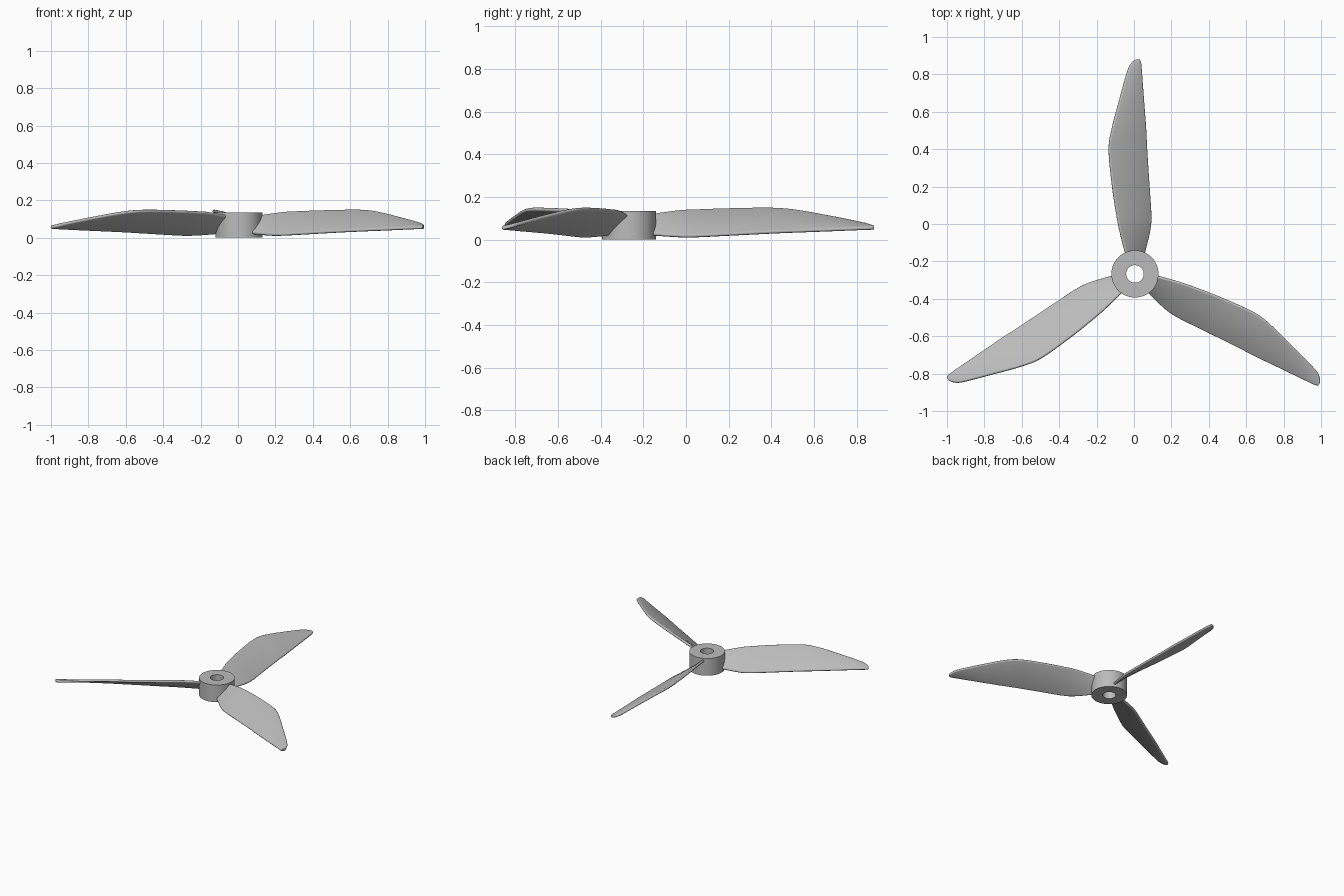
import bpy, bmesh
from math import pi, cos, sin, radians, atan2
from mathutils import Matrix, Vector

cube = bpy.data.objects.get("Cube")
if cube:
    bpy.data.objects.remove(cube)

HUB = Vector((0.005, -0.267, 0))
HALF = 0.009  # half the blade thickness

grey = bpy.data.materials.new("plain grey")
grey.use_nodes = True
colour = (0.5, 0.5, 0.5, 1)
grey.diffuse_color = colour
grey.node_tree.nodes["Principled BSDF"].inputs["Base Color"].default_value = colour


def finish(name, bm, angle):
    bmesh.ops.recalc_face_normals(bm, faces=bm.faces)
    mesh = bpy.data.meshes.new(name)
    bm.to_mesh(mesh)
    bm.free()
    mesh.materials.append(grey)
    obj = bpy.data.objects.new(name, mesh)
    bpy.context.collection.objects.link(obj)
    bpy.ops.object.select_all(action="DESELECT")
    obj.select_set(True)
    bpy.context.view_layer.objects.active = obj
    bpy.ops.object.shade_smooth_by_angle(angle=radians(angle))
    return obj


def bridge(bm, a, b):
    for i in range(len(a)):
        j = (i + 1) % len(a)
        bm.faces.new((a[i], a[j], b[j], b[i]))


# Hub: a ring with a straight bore
bm = bmesh.new()
rings = []
for radius, z in ((0.126, 0), (0.126, 0.134), (0.047, 0.134), (0.047, 0)):
    rings.append([bm.verts.new((radius * cos(2 * pi * i / 64), radius * sin(2 * pi * i / 64), z))
                  for i in range(64)])
for k in range(4):
    bridge(bm, rings[k], rings[(k + 1) % 4])
hub = finish("hub", bm, 30)
hub.location = HUB

# Blade stations: radius, high edge x and z, low edge x and z
STATIONS = [
    (0.09, -0.042, 0.114, 0.045, 0.024),
    (0.117, -0.055, 0.122, 0.055, 0.019),
    (0.237, -0.085, 0.138, 0.083, 0.011),
    (0.317, -0.1, 0.142, 0.088, 0.011),
    (0.46, -0.122, 0.147, 0.079, 0.018),
    (0.66, -0.141, 0.15, 0.066, 0.028),
    (0.78, -0.124, 0.141, 0.06, 0.033),
    (0.94, -0.082, 0.113, 0.048, 0.039),
    (1.09, -0.04, 0.083, 0.037, 0.045),
    (1.13, -0.017, 0.072, 0.033, 0.046),
    (1.147, 0.005, 0.066, 0.026, 0.048),
]


def smooth_stations(points, steps=6):
    """Catmull-Rom curve through the stations."""
    pts = [Vector(p) for p in points]
    pts = [pts[0]] + pts + [pts[-1]]
    for a, b, c, d in zip(pts, pts[1:], pts[2:], pts[3:]):
        for s in range(steps):
            t = s / steps
            yield (b * 2 + (c - a) * t + (a * 2 - b * 5 + c * 4 - d) * t ** 2
                   + (b * 3 - a - c * 3 + d) * t ** 3) / 2
    yield pts[-1]


def section(bm, station):
    """Thin slab with rounded edges, tilted from the high edge to the low edge."""
    r, hx, hz, lx, lz = station
    high = Vector((hx + HALF, r, hz - HALF))
    low = Vector((lx - HALF, r, lz + HALF))
    if low.x <= high.x:
        high.x = low.x = (hx + lx) / 2
    if high.z <= low.z:
        high.z = low.z = (hz + lz) / 2
    tilt = atan2(high.z - low.z, high.x - low.x - 0.0001)
    verts = []
    for centre, start in ((high, tilt - pi / 2), (low, tilt + pi / 2)):
        for i in range(7):
            a = start + pi * i / 6
            verts.append(bm.verts.new(centre + Vector((cos(a), 0, sin(a))) * HALF))
    return verts


# Three matching blades spaced evenly around the hub
for n, name in enumerate(("back_blade", "right_blade", "left_blade")):
    bm = bmesh.new()
    loops = [section(bm, s) for s in smooth_stations(STATIONS)]
    for a, b in zip(loops, loops[1:]):
        bridge(bm, a, b)
    bm.faces.new(loops[0])
    bm.faces.new(loops[-1])
    bm.transform(Matrix.Rotation(2 * pi * n / 3, 4, "Z"))
    finish(name, bm, 40).location = HUB
